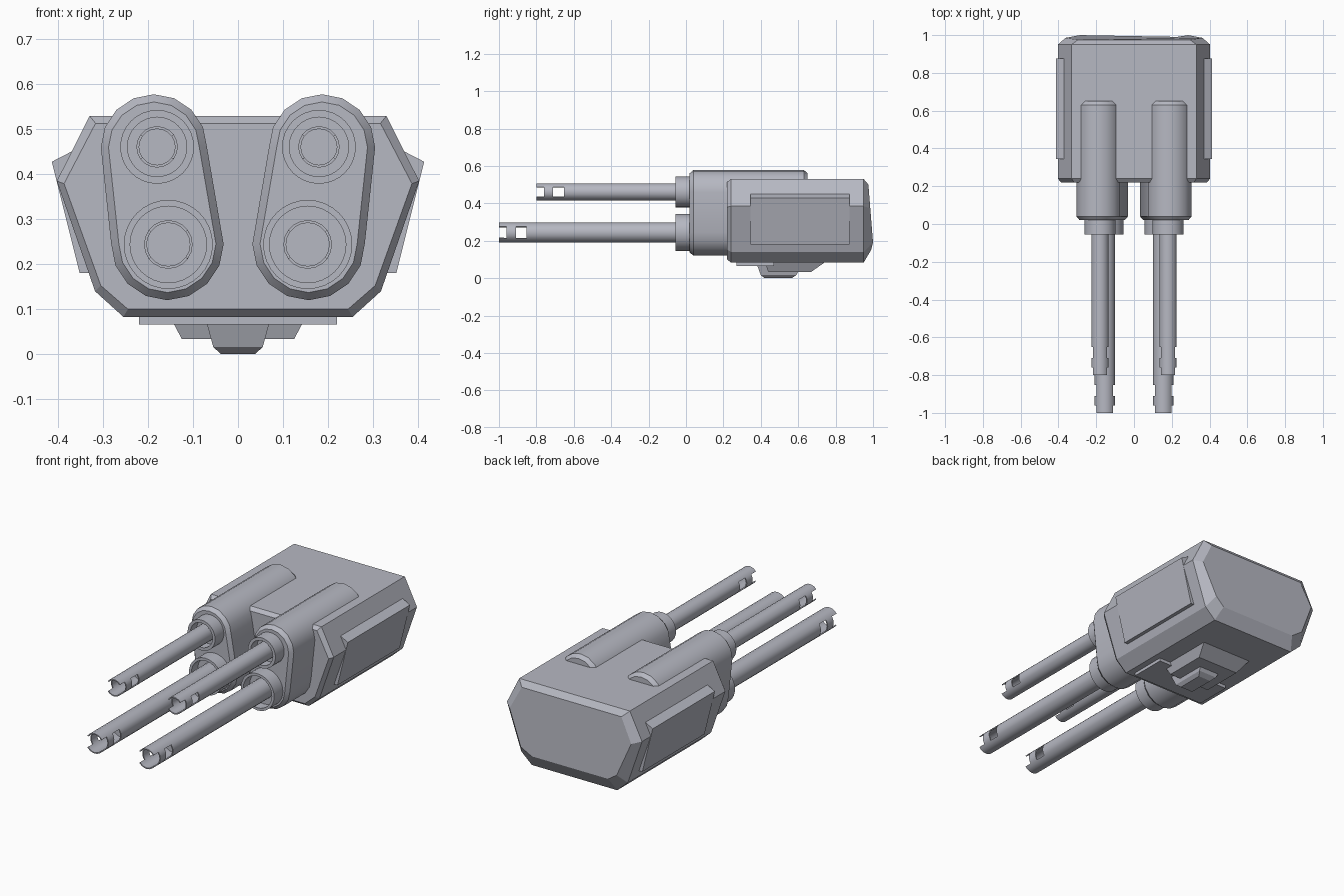
import bpy, bmesh, math

cube = bpy.data.objects.get("Cube")
if cube:
    bpy.data.objects.remove(cube, do_unlink=True)

steel = bpy.data.materials.new("steel_grey")
steel.use_nodes = True
STEEL_RGBA = (0.47, 0.48, 0.54, 1)
steel.diffuse_color = STEEL_RGBA
steel.node_tree.nodes["Principled BSDF"].inputs["Base Color"].default_value = STEEL_RGBA


def loft(name, rings, caps=(True, True), skip=None, smooth=False, thickness=0):
    """Join equal rings of points; skip(ring, side) leaves an opening."""
    bm = bmesh.new()
    loops = [[bm.verts.new(p) for p in ring] for ring in rings]
    n = len(loops[0])
    for k in range(len(loops) - 1):
        a, b = loops[k], loops[k + 1]
        for i in range(n):
            if not (skip and skip(k, i)):
                j = (i + 1) % n
                bm.faces.new((a[i], a[j], b[j], b[i]))
    if caps[0]:
        bm.faces.new(loops[0])
    if caps[1]:
        bm.faces.new(loops[-1])
    bmesh.ops.recalc_face_normals(bm, faces=bm.faces[:])
    mesh = bpy.data.meshes.new(name)
    bm.to_mesh(mesh)
    bm.free()
    mesh.materials.append(steel)
    obj = bpy.data.objects.new(name, mesh)
    bpy.context.collection.objects.link(obj)
    bpy.ops.object.select_all(action='DESELECT')
    obj.select_set(True)
    bpy.context.view_layer.objects.active = obj
    if thickness:
        wall = obj.modifiers.new("wall", 'SOLIDIFY')
        wall.thickness = thickness
        wall.offset = 0
        bpy.ops.object.modifier_apply(modifier=wall.name)
    if smooth:
        bpy.ops.object.shade_smooth_by_angle(angle=math.radians(32))
    return obj


def circle(x, z, r, y, n):
    return [(x + r * math.cos(math.tau * i / n), y, z + r * math.sin(math.tau * i / n))
            for i in range(n)]


def along_y(profile, y):
    return [(x, y, z) for x, z in profile]


def rect(x, y0, y1, z):
    return [(-x, y0, z), (x, y0, z), (x, y1, z), (-x, y1, z)]


# Armoured body with chamfered front and slightly bulging back
half = [(0.33, 0.53), (0.403, 0.385), (0.318, 0.14), (0.255, 0.083)]
outline = half + [(-x, z) for x, z in reversed(half)]
front = [(x * 0.96, 0.31 + (z - 0.31) * 0.925) for x, z in outline]
back = []
for x, z in outline:
    z = 0.3 + (z - 0.3) * (0.87 if z > 0.3 else 0.68)
    y = min(1 - (z - 0.19) * 0.08, 1 + (z - 0.19) * 0.25)
    back.append((x * 0.9, y, z))
loft("body", [along_y(front, 0.22), along_y(outline, 0.24), along_y(outline, 0.95), back])


def housing_ring(s, y, inset):
    ring = []
    for x, z, r, start in ((0.187, 0.46, 0.118, 0), (0.157, 0.245, 0.125, math.pi)):
        for i in range(9):
            a = start + math.pi * i / 8
            ring.append((s * (x + (r - inset) * math.cos(a)), y,
                         z + (r - inset) * math.sin(a)))
    return ring


def gun(name, x, z, muzzle, r, collar_r, recess_r):
    # Recessed collar
    loft(name + "_collar", [circle(x, z, collar_r, 0.05, 32), circle(x, z, collar_r, -0.055, 32),
                            circle(x, z, recess_r, -0.055, 32), circle(x, z, recess_r, 0.0, 32)],
         smooth=True)
    # Hollow barrel with end notches and side windows
    n = 20
    stations = [muzzle + d for d in (0, 0.04, 0.09, 0.148)] + [0.03]

    def opening(k, i):
        return k in (0, 2) and abs(math.cos(math.tau * (i + 0.5) / n)) > math.cos(math.radians(36))
    loft(name + "_barrel", [circle(x, z, r - 0.003, y, n) for y in stations],
         caps=(False, False), skip=opening, smooth=True, thickness=0.006)
    # Bore end
    loft(name + "_bore_plug", [circle(x, z, r - 0.005, muzzle + 0.22, n),
                               circle(x, z, r - 0.005, muzzle + 0.24, n)])


for s, side in ((1, "left"), (-1, "right")):
    # Tapered twin-gun housing
    loft(side + "_gun_housing", [housing_ring(s, 0.02, 0.017), housing_ring(s, 0.04, 0),
                                 housing_ring(s, 0.63, 0), housing_ring(s, 0.65, 0.017)],
         smooth=True)
    gun(side + "_upper", s * 0.18, 0.461, -0.8, 0.046, 0.082, 0.066)
    gun(side + "_lower", s * 0.155, 0.244, -1.0, 0.054, 0.099, 0.085)
    # Side armour plate
    plate = [(s * x, z) for x, z in ((0.33, 0.468), (0.36, 0.456), (0.414, 0.428),
                                     (0.352, 0.18), (0.3, 0.18))]
    loft(side + "_side_plate", [along_y(plate, 0.345), along_y(plate, 0.875)])

# Underside mount
loft("belly_plate", [rect(0.22, 0.27, 0.47, 0.09), rect(0.22, 0.27, 0.47, 0.066)])
loft("belly_block", [rect(0.155, 0.42, 0.75, 0.09), rect(0.125, 0.44, 0.67, 0.034)])
loft("belly_knob", [rect(0.07, 0.38, 0.62, 0.07), rect(0.055, 0.4, 0.59, 0.016),
                    rect(0.038, 0.42, 0.565, 0.0)])
